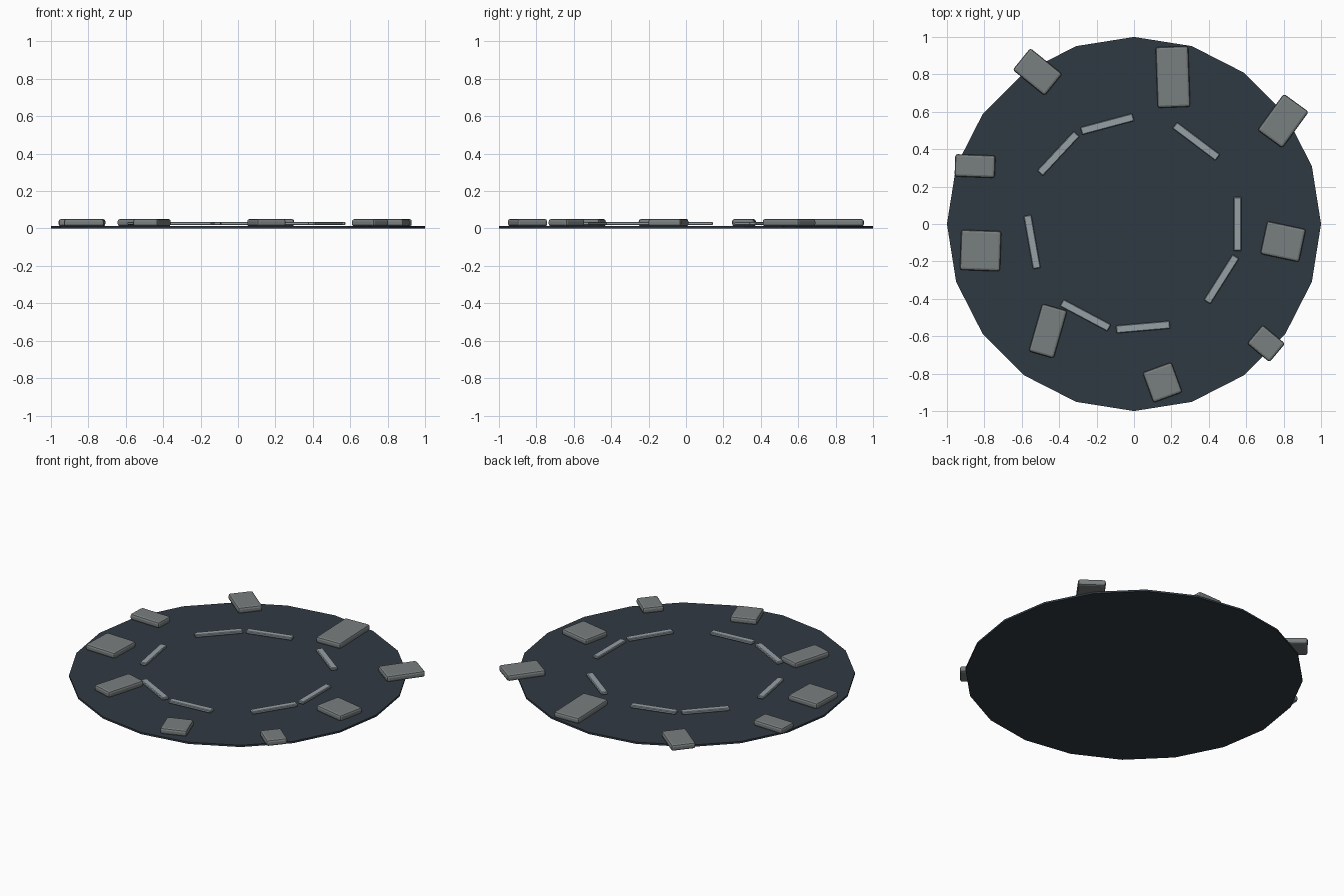
import bpy, math

if "Cube" in bpy.data.objects:
    bpy.data.objects.remove(bpy.data.objects["Cube"])


def material(name, rgb):
    m = bpy.data.materials.new(name)
    m.diffuse_color = (*rgb, 1)
    m.use_nodes = True
    m.node_tree.nodes["Principled BSDF"].inputs["Base Color"].default_value = m.diffuse_color
    return m


DARK = material("dark_slate", (0.03, 0.042, 0.055))
STONE = material("stone_grey", (0.19, 0.21, 0.21))
PALE = material("pale_grey", (0.3, 0.35, 0.38))


def block(name, x, y, z0, z1, length, width, angle, bevel, segments, mat):
    """Bevelled flat block turned about z."""
    bpy.ops.mesh.primitive_cube_add(size=1, location=(x, y, (z0 + z1) / 2),
                                    rotation=(0, 0, math.radians(angle)))
    ob = bpy.context.object
    ob.name = name
    ob.scale = (length, width, z1 - z0)
    bpy.ops.object.transform_apply(location=False, rotation=False, scale=True)
    mod = ob.modifiers.new("bevel", "BEVEL")
    mod.width = bevel
    mod.segments = segments
    ob.data.materials.append(mat)
    return ob


# thin 20-sided base disc
bpy.ops.mesh.primitive_cylinder_add(vertices=20, radius=1, depth=0.012,
                                    location=(0, 0, 0.006))
disc = bpy.context.object
disc.name = "base_disc"
disc.data.materials.append(DARK)

# scattered rim slabs: x, y, length, width, turn
slabs = [
    (-0.516, 0.813, 0.220, 0.150, -39),
    (0.208, 0.786, 0.175, 0.325, 2),
    (0.797, 0.551, 0.240, 0.165, 54),
    (-0.850, 0.310, 0.215, 0.120, -2),
    (-0.820, -0.142, 0.215, 0.215, -2),
    (-0.460, -0.572, 0.265, 0.140, 74),
    (0.797, -0.094, 0.212, 0.180, -12),
    (0.706, -0.639, 0.157, 0.130, -40),
    (0.152, -0.847, 0.165, 0.172, 20),
]
for i, (x, y, l, w, a) in enumerate(slabs):
    block(f"rim_slab_{i + 1}", x, y, 0.011, 0.051, l, w, a, 0.013, 2, STONE)

# broken inner ring of tangent bars
for i, a in enumerate((0, 53, 105, 137, 190, 242, 275, 327.7)):
    t = math.radians(a)
    block(f"ring_bar_{i + 1}", 0.553 * math.cos(t), 0.553 * math.sin(t),
          0.018, 0.036, 0.288, 0.042, a + 90, 0.004, 1, PALE)
